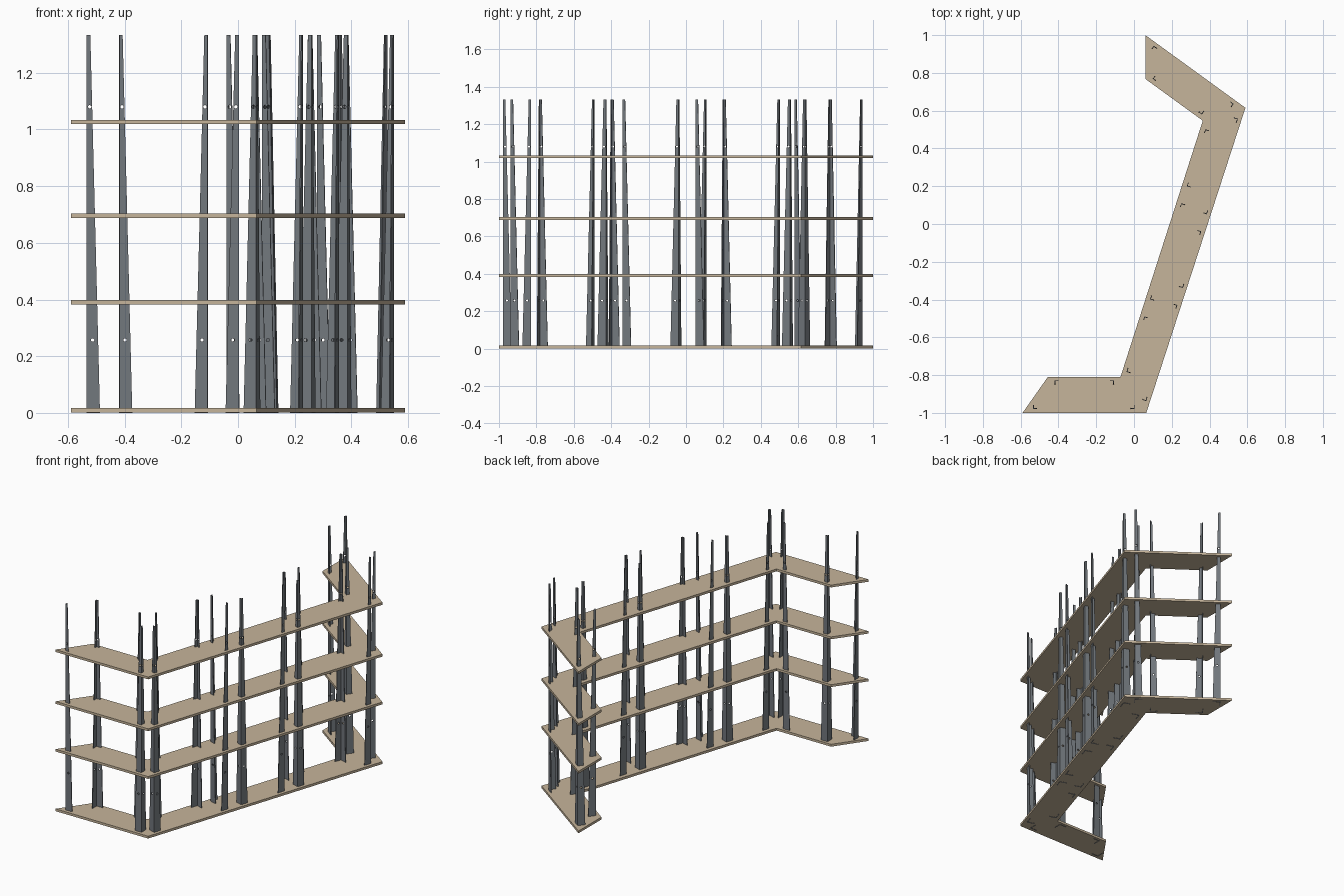
import bpy, bmesh, math
from mathutils import Matrix, Vector

if "Cube" in bpy.data.objects:
    bpy.data.objects.remove(bpy.data.objects["Cube"])

TOP = 1.333            # post height
W0, W1 = 0.047, 0.013  # post leg width at bottom and top
T = 0.004              # post sheet thickness


def material(name, rgb):
    m = bpy.data.materials.new(name)
    m.diffuse_color = (*rgb, 1)
    m.use_nodes = True
    m.node_tree.nodes["Principled BSDF"].inputs["Base Color"].default_value = m.diffuse_color
    return m


wood = material("light_wood", (0.565, 0.462, 0.328))
steel = material("grey_steel", (0.17, 0.188, 0.207))


def add_object(name, mesh):
    ob = bpy.data.objects.new(name, mesh)
    bpy.context.collection.objects.link(ob)
    return ob


def to_mesh(bm, name, mat=None):
    bmesh.ops.recalc_face_normals(bm, faces=bm.faces)
    me = bpy.data.meshes.new(name)
    bm.to_mesh(me)
    bm.free()
    if mat:
        me.materials.append(mat)
    return me


def loft(bm, low, high):
    """Closed solid between two matching rings of points."""
    a = [bm.verts.new(p) for p in low]
    b = [bm.verts.new(p) for p in high]
    bm.faces.new(a)
    bm.faces.new(b)
    for i in range(len(a)):
        j = (i + 1) % len(a)
        bm.faces.new((a[i], a[j], b[j], b[i]))


# Shelves: one cranked outline repeated at four heights
outline = [(-0.59, -1), (0.065, -1), (0.59, 0.615), (0.06, 1),
           (0.06, 0.768), (0.364, 0.547), (-0.072, -0.811), (-0.457, -0.811)]
for i, z in enumerate((0.002, 0.383, 0.688, 1.019)):
    bm = bmesh.new()
    loft(bm, [(x, y, z) for x, y in outline],
         [(x, y, z + 0.015) for x, y in outline])
    add_object(f"shelf_{i + 1}", to_mesh(bm, "shelf", wood))


# Post: tapered angle section with bolt holes in both legs
def angle_section(w, z):
    return [(0, 0, z), (w, 0, z), (w, T, z), (T, T, z), (T, w, z), (0, w, z)]


bm = bmesh.new()
loft(bm, angle_section(W0, 0), angle_section(W1, TOP))
blank = add_object("post_blank", to_mesh(bm, "post_blank", steel))

bm = bmesh.new()
for z in (0.257, 1.08):
    c = (W0 + (W1 - W0) * z / TOP) / 2 + 0.001
    for pos, axis in (((c, T / 2, z), 'X'), ((T / 2, c, z), 'Y')):
        bmesh.ops.create_cone(
            bm, cap_ends=True, segments=12, radius1=0.006, radius2=0.006, depth=0.012,
            matrix=Matrix.Translation(pos) @ Matrix.Rotation(math.pi / 2, 4, axis))
cutter = add_object("hole_cutter", to_mesh(bm, "hole_cutter"))
cutter.hide_render = True
mod = blank.modifiers.new("holes", 'BOOLEAN')
mod.operation = 'DIFFERENCE'
mod.solver = 'EXACT'
mod.object = cutter
deps = bpy.context.evaluated_depsgraph_get()
post_mesh = bpy.data.meshes.new_from_object(blank.evaluated_get(deps))
post_mesh.name = "post"
post_mesh.materials.clear()
post_mesh.materials.append(steel)
bpy.data.objects.remove(blank)
bpy.data.objects.remove(cutter)

# Bays: frame angle, then four corners anticlockwise in that frame;
# the legs of every post point into its bay
bays = [
    (0, [(-0.534, -0.979), (0.003, -0.979), (-0.106, -0.828), (-0.42, -0.828)]),
    (-18, [(0.204, -0.757), (0.351, -0.872), (0.351, -0.337), (0.204, -0.448)]),
    (-18, [(0.204, -0.353), (0.351, -0.242), (0.351, 0.073), (0.204, 0.182)]),
    (-18, [(0.204, 0.277), (0.351, 0.168), (0.351, 0.700), (0.204, 0.594)]),
    (-36, [(-0.372, 0.68), (-0.05, 0.68), (0.053, 0.825), (-0.47, 0.825)]),
]
for b, (angle, corners) in enumerate(bays):
    frame = Matrix.Rotation(math.radians(angle), 4, 'Z')
    for k, (x, y) in enumerate(corners):
        post = add_object(f"post_{b + 1}_{k + 1}", post_mesh)
        post.matrix_world = (frame @ Matrix.Translation(Vector((x, y, 0)))
                             @ Matrix.Rotation(math.pi / 2 * k, 4, 'Z'))
